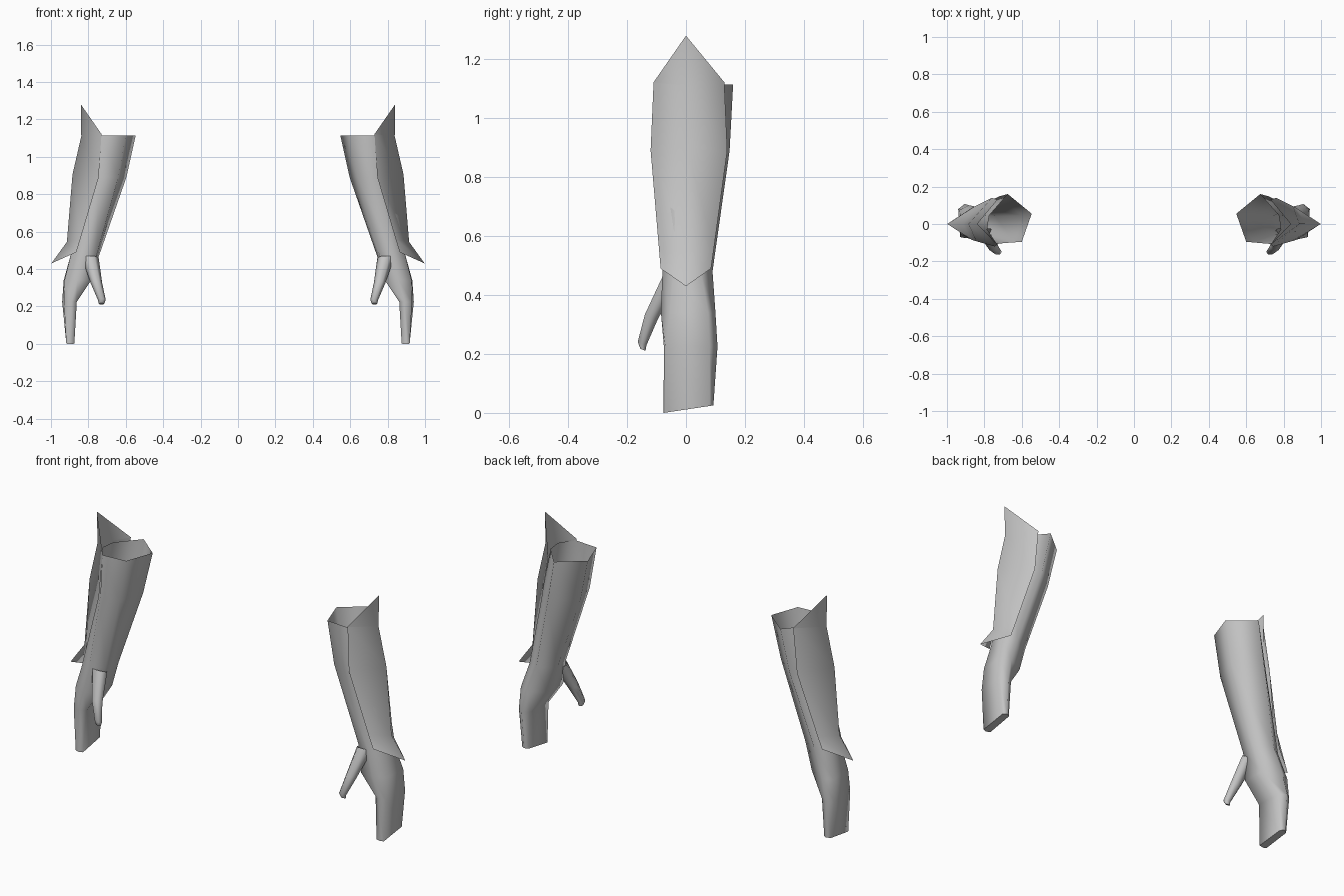
import bpy
import math

cube = bpy.data.objects.get("Cube")
if cube:
    bpy.data.objects.remove(cube, do_unlink=True)

grey = bpy.data.materials.new("plain grey")
grey.use_nodes = True
grey.diffuse_color = (0.55, 0.55, 0.55, 1)
grey.node_tree.nodes["Principled BSDF"].inputs["Base Color"].default_value = (0.55, 0.55, 0.55, 1)


def loft(name, rows, side, closed=True, cap=False):
    """Skin equal-length rows of points, listed top to bottom, for one side."""
    n = len(rows[0])
    verts = [(side * x, y, z) for row in rows for x, y, z in row]
    faces = []
    for i in range(len(rows) - 1):
        for k in range(n if closed else n - 1):
            j = (k + 1) % n
            faces.append((i * n + k, (i + 1) * n + k, (i + 1) * n + j, i * n + j))
    if cap:
        last = (len(rows) - 1) * n
        faces.append(tuple(range(last + n - 1, last - 1, -1)))
    if side < 0:
        faces = [f[::-1] for f in faces]
    mesh = bpy.data.meshes.new(name)
    mesh.from_pydata(verts, [], faces)
    mesh.materials.append(grey)
    for p in mesh.polygons:
        p.use_smooth = len(p.vertices) == 4
    mesh.update()
    obj = bpy.data.objects.new(name, mesh)
    bpy.context.collection.objects.link(obj)
    return obj


# Sleeve and mitten: six-sided sections, open at the top
# order: outer front, outer back, back, inner back, inner front, front
sections = [
    (1.115, [(.785, -.03), (.775, .045), (.675, .16), (.547, .055), (.6, -.095), (.735, -.105)]),
    (0.89, [(.82, -.04), (.82, .05), (.72, .148), (.597, .045), (.64, -.095), (.745, -.108)]),
    (0.48, [(.893, -.04), (.893, .05), (.83, .09), (.74, .04), (.755, -.055), (.83, -.08)]),
    (0.34, [(.928, -.055), (.932, .075), (.88, .1), (.785, .05), (.785, -.075), (.86, -.085)]),
    (0.225, [(.93, -.07), (.94, .08), (.905, .107), (.87, .085), (.862, -.06), (.89, -.075)]),
    (0.0, [(.918, -.07), (.92, .08), (.9, .093), (.88, .08), (.875, -.07), (.9, -.076)]),
]
glove_rows = [[(x, y, z) for x, y in pts] for z, pts in sections]
# slanted fingertip edge
glove_rows[-1] = [(x, y, 0.15 * (y + 0.076)) for x, y, z in glove_rows[-1]]

# Thumb: centre, x radius, y radius
thumb_rows = []
for cx, cy, cz, rx, ry in [(.79, -.05, .46, .045, .03), (.757, -.118, .325, .031, .025),
                           (.728, -.149, .235, .021, .017), (.73, -.146, .214, .014, .010)]:
    ring = []
    for k in range(6):
        a = math.tau * k / 6
        dy = ry * math.sin(a)
        ring.append((cx + rx * math.cos(a), cy + dy, cz - 0.4 * dy))
    thumb_rows.append(ring)

# Outer guard: front edge, ridge, back edge, with a peak and a flared point
guard_rows = [
    [(.73, -.11, 1.122), (.84, 0, 1.28), (.73, .13, 1.122)],
    [(.73, -.11, 1.12), (.838, 0, 1.11), (.73, .13, 1.12)],
    [(.745, -.12, .89), (.885, 0, .905), (.76, .14, .89)],
    [(.843, -.092, .56), (.915, 0, .545), (.85, .095, .56)],
    [(.865, -.086, .49), (.998, 0, .43), (.87, .085, .49)],
]

for label, side in (("left", 1), ("right", -1)):
    loft(label + "_glove", glove_rows, side, cap=True)
    loft(label + "_thumb", thumb_rows, side, cap=True)
    loft(label + "_forearm_guard", guard_rows, side, closed=False)
